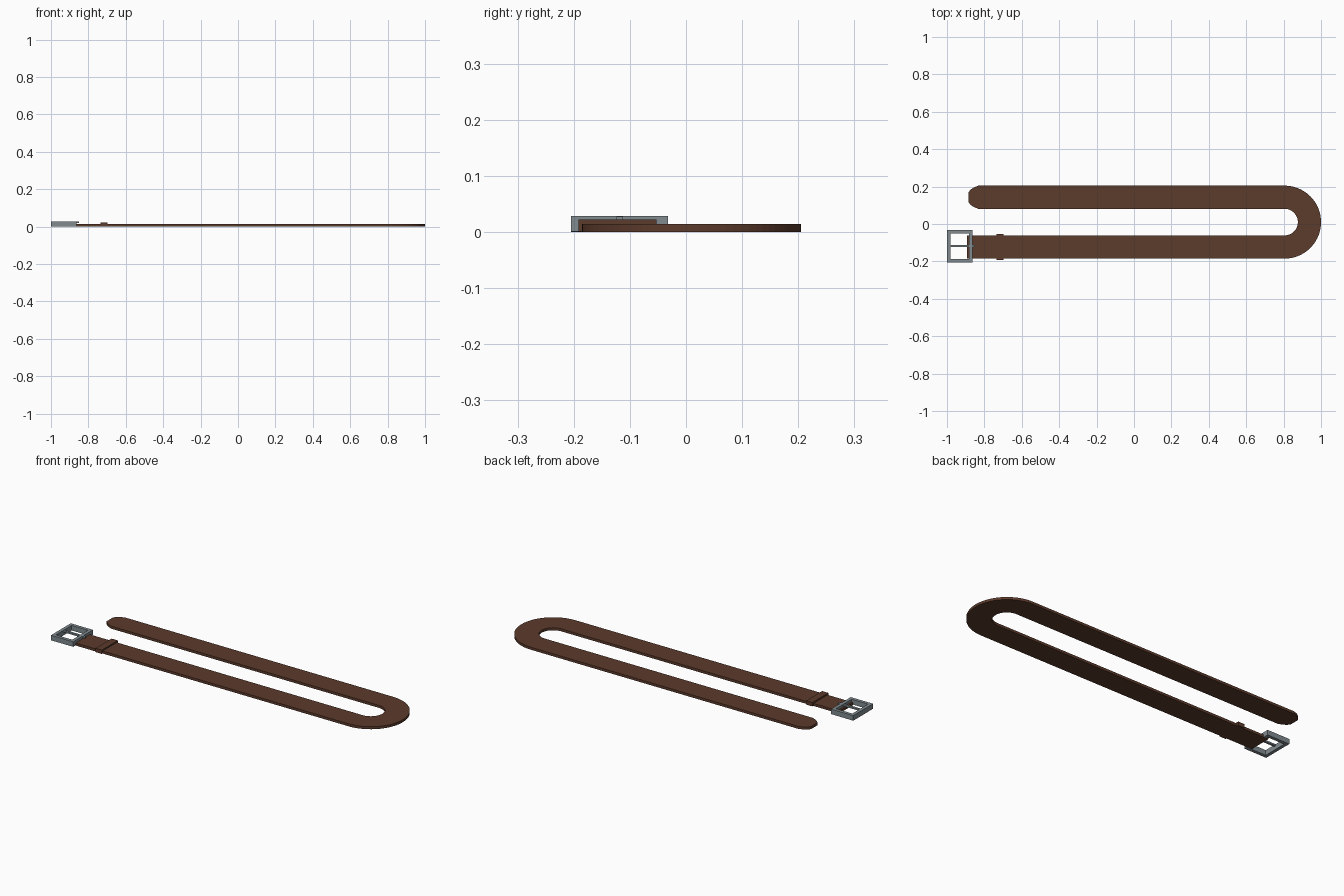
import bpy, bmesh, math
from mathutils import Vector

if "Cube" in bpy.data.objects:
    bpy.data.objects.remove(bpy.data.objects["Cube"])


def material(name, rgb):
    m = bpy.data.materials.new(name)
    m.diffuse_color = (*rgb, 1)
    m.use_nodes = True
    m.node_tree.nodes["Principled BSDF"].inputs["Base Color"].default_value = m.diffuse_color
    return m


leather = material("brown leather", (0.107, 0.043, 0.025))
steel = material("grey steel", (0.22, 0.26, 0.28))


def finish(bm, name, mat):
    bmesh.ops.recalc_face_normals(bm, faces=bm.faces)
    me = bpy.data.meshes.new(name)
    bm.to_mesh(me)
    bm.free()
    me.materials.append(mat)
    ob = bpy.data.objects.new(name, me)
    bpy.context.collection.objects.link(ob)
    return ob


def box(name, x0, x1, y0, y1, z0, z1, mat):
    bm = bmesh.new()
    bmesh.ops.create_cube(bm, size=1)
    for v in bm.verts:
        v.co = Vector(((x0 + x1) / 2 + v.co.x * (x1 - x0),
                       (y0 + y1) / 2 + v.co.y * (y1 - y0),
                       (z0 + z1) / 2 + v.co.z * (z1 - z0)))
    return finish(bm, name, mat)


# Strap: flat U-shaped ribbon, stations are (centre, sideways direction, half width)
HALF, THICK, RADIUS = 0.062, 0.014, 0.133
CX, CY = 0.805, 0.010
up = Vector((0, 1))
stations = [(Vector((-0.893, CY - RADIUS)), -up, HALF)]
SEGS = 40
for i in range(SEGS + 1):
    a = math.pi * (i / SEGS - 0.5)
    d = Vector((math.cos(a), math.sin(a)))
    stations.append((Vector((CX, CY)) + d * RADIUS, d, HALF))
for x, w in ((-0.832, HALF), (-0.855, 0.053), (-0.872, 0.042), (-0.884, 0.028)):
    stations.append((Vector((x, CY + RADIUS)), up, w))

bm = bmesh.new()
rings = []
for c, d, w in stations:
    o, n = c + d * w, c - d * w
    rings.append([bm.verts.new((p.x, p.y, z))
                  for p, z in ((o, 0), (o, THICK), (n, THICK), (n, 0))])
for a, b in zip(rings, rings[1:]):
    for k in range(4):
        bm.faces.new((a[k], a[(k + 1) % 4], b[(k + 1) % 4], b[k]))
bm.faces.new(rings[0])
bm.faces.new(rings[-1])
finish(bm, "strap", leather)

# Keeper loop around the strap
box("keeper_loop", -0.736, -0.698, -0.192, -0.053, 0.0005, 0.022, leather)

# Buckle frame: rectangular ring
X0, X1, Y0, Y1, BAR, TOP = -1.0, -0.864, -0.205, -0.032, 0.018, 0.028
bm = bmesh.new()
rings = []
for inset, z in ((0, 0), (0, TOP), (BAR, TOP), (BAR, 0)):
    x0, x1, y0, y1 = X0 + inset, X1 - inset, Y0 + inset, Y1 - inset
    rings.append([bm.verts.new((x, y, z))
                  for x, y in ((x0, y0), (x1, y0), (x1, y1), (x0, y1))])
for r in range(4):
    a, b = rings[r], rings[(r + 1) % 4]
    for k in range(4):
        bm.faces.new((a[k], a[(k + 1) % 4], b[(k + 1) % 4], b[k]))
# lift the base of the frame a hair so it does not coincide with the strap underside
for v in bm.verts:
    if v.co.z == 0 and v.co.x > -0.9:
        v.co.z = 0.0005
finish(bm, "buckle_frame", steel)

# Prong across the buckle
box("buckle_prong", -0.99, -0.85, -0.124, -0.112, 0.019, 0.0275, steel)
